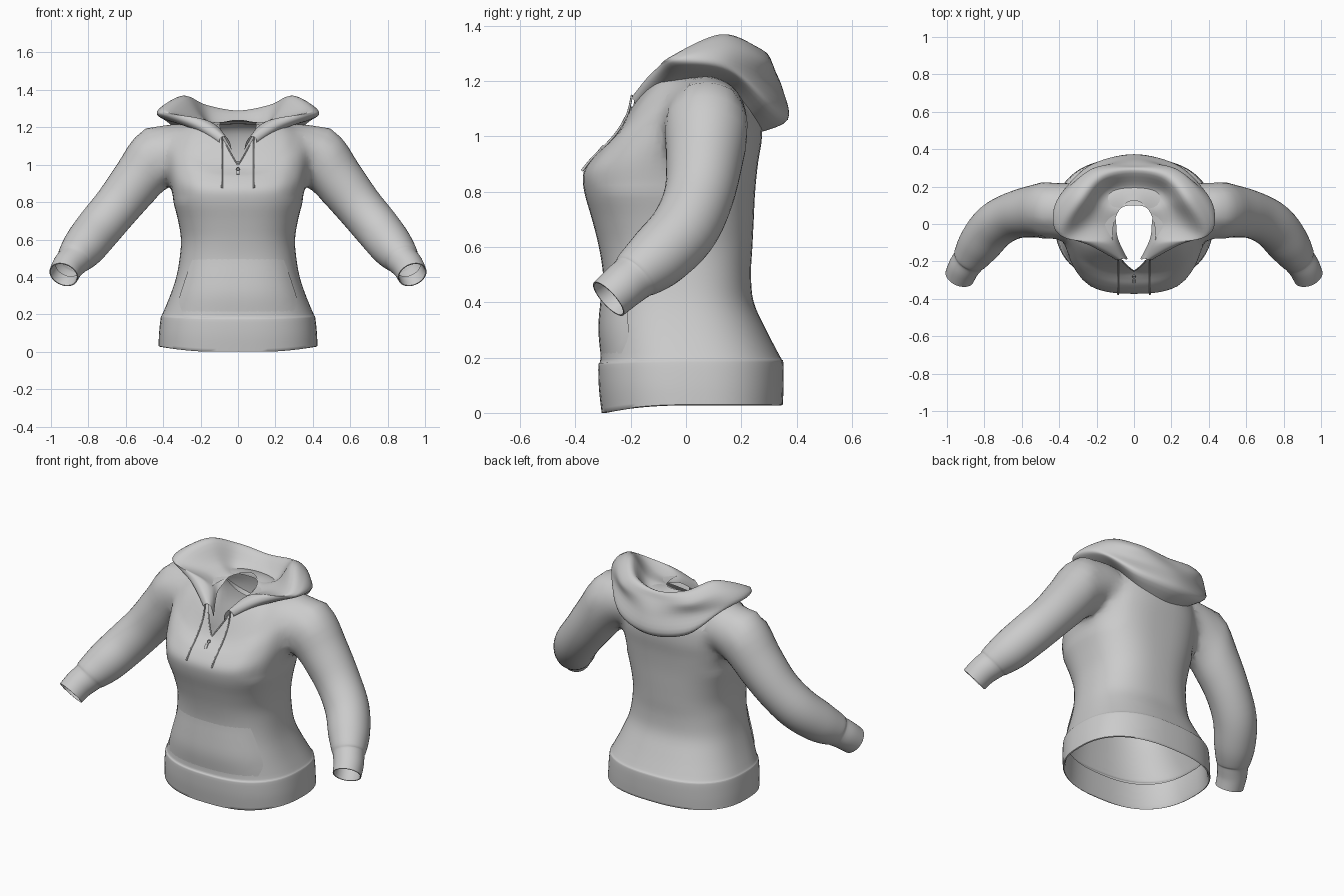
import bpy, bmesh, math
from mathutils import Vector
from mathutils.bvhtree import BVHTree

if "Cube" in bpy.data.objects:
    bpy.data.objects.remove(bpy.data.objects["Cube"])


def spline(pts, n):
    """Catmull-Rom through tuples of any length, n steps per span."""
    out = []
    for i in range(len(pts) - 1):
        a, b, c, d = (pts[max(0, min(len(pts) - 1, i + k))] for k in (-1, 0, 1, 2))
        for s in range(n):
            t = s / n
            out.append(tuple(0.5 * (2 * q + (r - p) * t + (2 * p - 5 * q + 4 * r - w) * t * t
                                    + (3 * q - p - 3 * r + w) * t ** 3)
                             for p, q, r, w in zip(a, b, c, d)))
    return out + [tuple(pts[-1])]


def finish(ob, angle=60):
    bpy.ops.object.select_all(action='DESELECT')
    bpy.context.view_layer.objects.active = ob
    ob.select_set(True)
    bpy.ops.object.shade_smooth_by_angle(angle=math.radians(angle))
    return ob


def loft(name, rings, closed=True, tips=None):
    """Skin rings; tips are the two points that close the ends as fans."""
    bm = bmesh.new()
    rows = [[bm.verts.new(v) for v in r] for r in rings]
    n = len(rows[0])
    for a, b in zip(rows, rows[1:]):
        for i in range(n if closed else n - 1):
            j = (i + 1) % n
            bm.faces.new((a[i], a[j], b[j], b[i]))
    for tip, row in zip(tips or (), (rows[0], rows[-1])):
        c = bm.verts.new(tip)
        for i in range(n):
            bm.faces.new((row[i], row[(i + 1) % n], c))
    bmesh.ops.recalc_face_normals(bm, faces=bm.faces)
    me = bpy.data.meshes.new(name)
    bm.to_mesh(me)
    bm.free()
    ob = bpy.data.objects.new(name, me)
    bpy.context.collection.objects.link(ob)
    return finish(ob)


def tube_rings(path, sides):
    """path rows: x, y, z, radius"""
    rings = []
    for i, (x, y, z, r) in enumerate(path):
        t = (Vector(path[min(i + 1, len(path) - 1)][:3]) - Vector(path[max(i - 1, 0)][:3])).normalized()
        u = t.cross(Vector((0, 1, 0.3))).normalized()
        v = t.cross(u)
        rings.append([Vector((x, y, z)) + r * (u * math.cos(a) + v * math.sin(a))
                      for a in (math.tau * k / sides for k in range(sides))])
    return rings, t


# Torso rings: z front, z side, z back, half width, y front, y back, front pointedness
TORSO = [
    (.00, .03, .03, .425, -.305, .35, .8), (.09, .10, .10, .422, -.315, .353, .8),
    (.172, .182, .182, .413, -.317, .352, .8), (.192, .202, .202, .404, -.310, .341, .8),
    (.30, .30, .30, .363, -.308, .29, .8), (.40, .40, .40, .33, -.30, .245, .8),
    (.50, .50, .50, .312, -.30, .235, .8), (.60, .60, .60, .305, -.315, .24, .8),
    (.70, .70, .70, .32, -.34, .245, .78), (.80, .80, .80, .345, -.368, .25, .75),
    (.87, .90, .90, .365, -.37, .26, .75), (.93, 1.0, 1.0, .375, -.33, .275, .8),
    (.96, 1.1, 1.1, .372, -.295, .272, .9), (.98, 1.18, 1.18, .335, -.27, .25, 1.15),
    (.995, 1.22, 1.22, .23, -.255, .2, 1.5), (1.0, 1.21, 1.24, .115, -.25, .125, 1.8)]


def torso_ring(zf, zs, zb, w, yf, yb, p, n=64):
    ring = []
    for k in range(n):
        c, s = math.cos(math.tau * k / n), math.sin(math.tau * k / n)
        q = min(p, 1)
        x = math.copysign(w * abs(c) ** (p if s < 0 else q), c)
        y = (yf + yb) / 2 + math.copysign((yb - yf) / 2 * abs(s) ** q, s)
        ring.append(Vector((x, y, zs * c * c + (zf if s < 0 else zb) * s * s)))
    return ring


rings = [torso_ring(*r) for r in spline(TORSO, 4)]
# folded inner hem
fold = [[Vector((v.x * k, v.y * k, v.z + h)) for v in rings[0]] for k, h in ((.94, .15), (.96, .02), (.985, -.003))]
for r in fold + rings:
    for v in r:
        v.z = max(v.z, 0)
tips = [Vector((0, 0, .2)), Vector((0, -.06, 1.45))]
body = loft("hoodie_body", fold + rings, tips=tips)

# Sleeves with cuffs: x, y, z, radius
SLEEVE = [(.26, .08, 1.10, .135), (.41, .075, 1.06, .158), (.53, .068, .925, .14), (.645, .045, .78, .126),
          (.745, -.01, .66, .123), (.82, -.10, .565, .116), (.868, -.17, .508, .098),
          (.882, -.192, .488, .088), (.91, -.232, .455, .084), (.932, -.28, .412, .08)]
sleeves = []
for side in (1, -1):
    path = [(x * side, y, z, r) for x, y, z, r in spline(SLEEVE, 4)]
    rr, t = tube_rings(path, 36)
    c = Vector(path[-1][:3])
    rr += [[c + (v - c) * k - t * d for v in rr[-1]] for k, d in ((.93, 0), (.88, .02), (.86, .07))]
    tips.append(c - t * .08)
    sleeves.append(loft("sleeve", rr, tips=(Vector(path[0][:3]), tips[-1])))
    mod = body.modifiers.new("join_sleeve", 'BOOLEAN')
    mod.operation, mod.solver, mod.object = 'UNION', 'EXACT', sleeves[-1]

# Weld sleeves to torso, open neck, hem and cuffs, soften the armholes
mesh = bpy.data.meshes.new_from_object(body.evaluated_get(bpy.context.evaluated_depsgraph_get()))
body.modifiers.clear()
body.data = mesh
for s in sleeves:
    bpy.data.objects.remove(s)
bm = bmesh.new()
bm.from_mesh(mesh)
bmesh.ops.delete(bm, geom=[v for v in bm.verts if any((v.co - t).length < .002 for t in tips)], context='VERTS')


def armhole(lo, hi):
    return [v for v in bm.verts if lo < abs(v.co.x) < hi and v.co.z > .82]


bmesh.ops.remove_doubles(bm, verts=armhole(.24, .50), dist=.010)
for k in range(14):
    bmesh.ops.smooth_vert(bm, verts=armhole(.25, .48) if k < 7 else armhole(.28, .45), factor=.5,
                          use_axis_x=True, use_axis_y=True, use_axis_z=True)
bmesh.ops.recalc_face_normals(bm, faces=bm.faces)
tree = BVHTree.FromBMesh(bm)
bm.to_mesh(mesh)
bm.free()
finish(body, 80)

# Hood: stations from the throat to the back; each goes neck, inside, rim, outside, underside
HOOD = [
    [(.035, -.185, 1.08), (.04, -.19, 1.11), (.055, -.185, 1.14), (.075, -.19, 1.15), (.095, -.19, 1.14), (.10, -.185, 1.12), (.09, -.16, 1.09)],
    [(.085, -.08, 1.17), (.11, -.09, 1.205), (.16, -.10, 1.235), (.20, -.118, 1.235), (.225, -.12, 1.213), (.22, -.10, 1.185), (.18, -.06, 1.16)],
    [(.095, 0, 1.20), (.21, 0, 1.235), (.36, -.06, 1.282), (.415, -.04, 1.28), (.415, -.02, 1.26), (.37, .01, 1.235), (.26, .02, 1.20)],
    [(.095, .05, 1.22), (.19, .10, 1.25), (.28, .12, 1.365), (.35, .15, 1.335), (.405, .14, 1.265), (.355, .17, 1.215), (.24, .15, 1.17)],
    [(.06, .09, 1.23), (.13, .17, 1.22), (.17, .25, 1.32), (.22, .295, 1.275), (.235, .28, 1.205), (.235, .31, 1.10), (.15, .22, 1.05)],
    [(0, .10, 1.23), (0, .19, 1.22), (0, .285, 1.29), (0, .315, 1.25), (0, .35, 1.17), (0, .368, 1.06), (0, .255, 1.01)]]
HOOD += [[(-x, y, z) for x, y, z in s] for s in HOOD[-2::-1]]
flat = [sum(s, ()) for s in HOOD]
rows = [spline([f[i:i + 3] for i in range(0, 21, 3)], 5) for f in spline(flat, 8)]
loft("hood", rows, closed=False)


# Kangaroo pocket laid over the belly, swelling from the hem, open at the slanted sides
def front_y(x, z):
    hit = tree.ray_cast(Vector((x, -2, z)), Vector((0, 1, 0)))[0]
    return hit.y if hit else -.2


rows = []
for z, w in spline([(.20, .29), (.23, .305), (.28, .315), (.36, .292), (.43, .268), (.49, .245), (.51, .23)], 3):
    swell = math.sin(math.pi * (z - .2) / .31)
    rows.append([Vector((w * u, front_y(w * u, z) + .002 - .013 * swell, z))
                 for u in (k / 16 - 1 for k in range(33))])
loft("pocket", rows, closed=False)

# Drawstrings and throat zip edges
for side, tag in ((1, "left"), (-1, "right")):
    cord = [(.085 * side, -.195, 1.15, .004)]
    cord += [(.085 * side, front_y(.085, z) - .004, z, .004) for z in (1.08, 1.02, .97, .92)]
    cord += [(.085 * side, -.376, .875, .005)]
    loft("drawstring_" + tag, tube_rings(spline(cord, 5), 8)[0])
    edge = [(v.x, v.y - .002, v.z, .004) for v in torso_ring(*TORSO[-1])[48:57]]
    loft("zip_edge_" + tag, tube_rings([(x * side, y, z, r) for x, y, z, r in edge], 8)[0])

# Zip pull
bpy.ops.mesh.primitive_torus_add(major_radius=.009, minor_radius=.003, major_segments=16, minor_segments=6,
                                 location=(0, front_y(0, .975) - .006, .978), rotation=(math.radians(50), 0, 0))
bpy.context.object.name = "zip_ring"
finish(bpy.context.object)
bpy.ops.mesh.primitive_cube_add(size=1, location=(0, front_y(0, .955) - .006, .958), rotation=(math.radians(-40), 0, 0))
bpy.context.object.name = "zip_pull"
bpy.context.object.scale = (.016, .005, .026)
